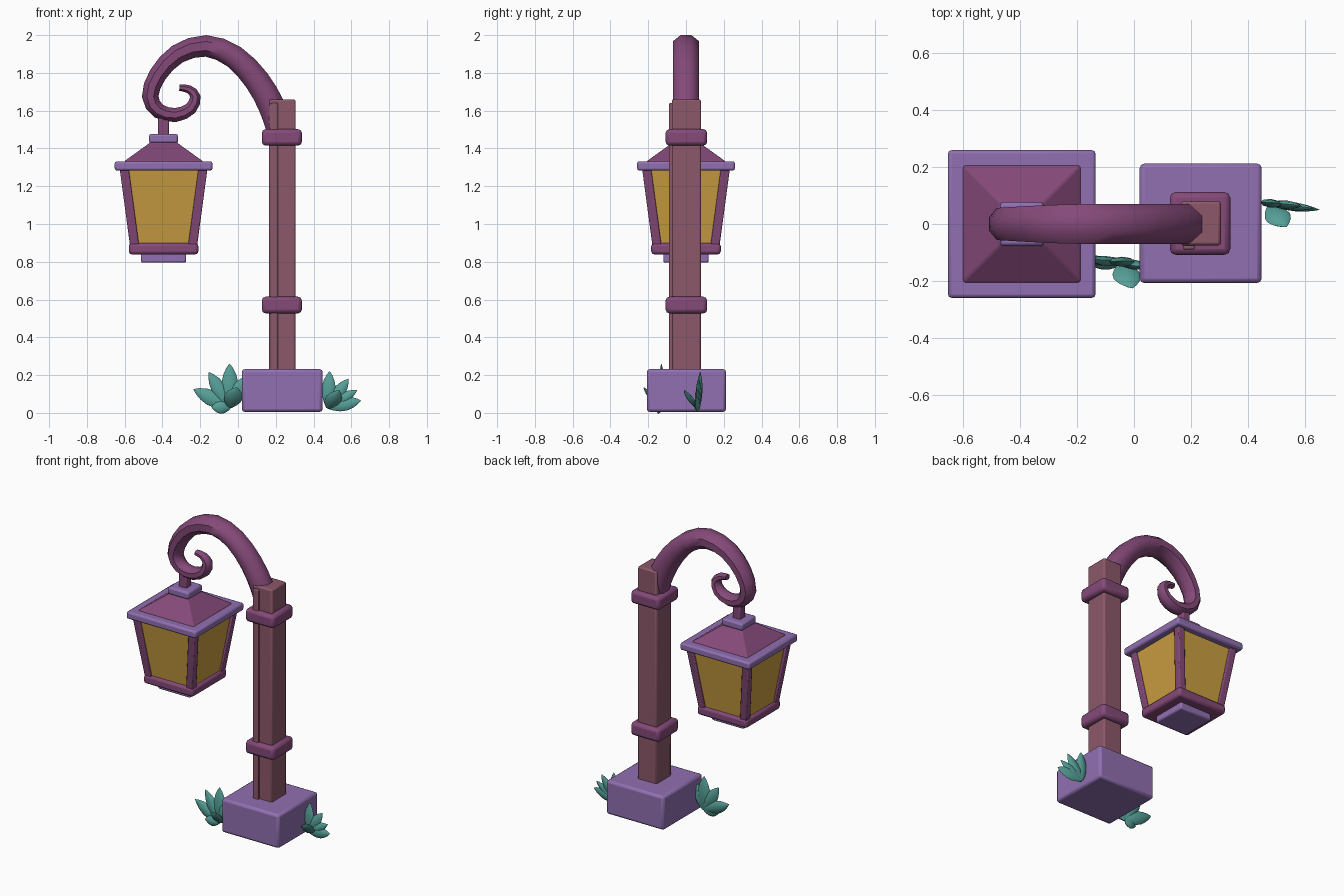
import bpy, bmesh, math
from mathutils import Vector

if "Cube" in bpy.data.objects:
    bpy.data.objects.remove(bpy.data.objects["Cube"])


def material(name, rgb):
    m = bpy.data.materials.new(name)
    m.diffuse_color = (*rgb, 1)
    m.use_nodes = True
    m.node_tree.nodes["Principled BSDF"].inputs["Base Color"].default_value = m.diffuse_color
    return m


LAVENDER = material("lavender stone", (0.283, 0.160, 0.440))
PLUM = material("plum metal", (0.232, 0.067, 0.190))
WOOD = material("dusty rose wood", (0.265, 0.098, 0.144))
AMBER = material("amber glass", (0.60, 0.345, 0.055))
TEAL = material("teal leaf", (0.092, 0.345, 0.310))


def loft(name, rings, mat, bevel=0.0, segments=2, smooth=30):
    """Closed skin over a list of rings that all have the same point count."""
    bm = bmesh.new()
    loops = [[bm.verts.new(p) for p in ring] for ring in rings]
    n = len(loops[0])
    for a, b in zip(loops, loops[1:]):
        for i in range(n):
            j = (i + 1) % n
            bm.faces.new((a[i], a[j], b[j], b[i]))
    bm.faces.new(loops[0][::-1])
    bm.faces.new(loops[-1])
    bmesh.ops.recalc_face_normals(bm, faces=bm.faces)
    me = bpy.data.meshes.new(name)
    bm.to_mesh(me)
    bm.free()
    me.materials.append(mat)
    ob = bpy.data.objects.new(name, me)
    bpy.context.collection.objects.link(ob)
    if bevel:
        mod = ob.modifiers.new("bevel", 'BEVEL')
        mod.width, mod.segments = bevel, segments
        mod.limit_method = 'ANGLE'
    if smooth:
        bpy.ops.object.select_all(action='DESELECT')
        bpy.context.view_layer.objects.active = ob
        ob.select_set(True)
        bpy.ops.object.shade_smooth_by_angle(angle=math.radians(smooth))
    return ob


def rect(cx, cy, z, hx, hy):
    return [(cx + sx * hx, cy + sy * hy, z)
            for sx, sy in ((-1, -1), (1, -1), (1, 1), (-1, 1))]


def box(name, x, y, z, mat, bevel=0.01, segments=2):
    cx, cy = sum(x) / 2, sum(y) / 2
    hx, hy = (x[1] - x[0]) / 2, (y[1] - y[0]) / 2
    return loft(name, [rect(cx, cy, k, hx, hy) for k in z], mat, bevel, segments)


# Plinth, post and front trim strip
box("base_block", (0.02, 0.448), (-0.207, 0.212), (0.005, 0.232), LAVENDER, 0.016)
box("post", (0.164, 0.305), (-0.075, 0.08), (0.2, 1.66), WOOD, 0.01)
box("post_trim_strip", (0.172, 0.213), (-0.09, -0.06), (0.2, 1.64), WOOD, 0.006)

# Two collars round the post
for name, z in (("lower_collar", (0.527, 0.615)), ("upper_collar", (1.415, 1.502))):
    box(name, (0.126, 0.338), (-0.108, 0.112), z, PLUM, 0.02)

# Curled arm: centre line (x, z) with radius, shrinking towards the curl
PATH = [(0.215, 1.52, .07), (0.175, 1.63, .07), (0.10, 1.76, .067),
        (-0.02, 1.885, .062), (-0.17, 1.943, .057), (-0.32, 1.90, .052),
        (-0.425, 1.79, .047), (-0.465, 1.675, .044), (-0.42, 1.598, .040),
        (-0.33, 1.577, .037), (-0.25, 1.612, .033), (-0.226, 1.675, .028),
        (-0.26, 1.713, .022), (-0.31, 1.722, .017)]
pts = [Vector(p) for p in PATH]
ext = [2 * pts[0] - pts[1]] + pts + [2 * pts[-1] - pts[-2]]
line = []
for i in range(1, len(ext) - 2):
    a, b, c, d = ext[i - 1:i + 3]
    for t in (0, 0.5):
        line.append(0.5 * (2 * b + (c - a) * t + (2 * a - 5 * b + 4 * c - d) * t * t
                           + (3 * b - a - 3 * c + d) * t ** 3))
line.append(pts[-1])
rings = []
for i, p in enumerate(line):
    tan = line[min(i + 1, len(line) - 1)] - line[max(i - 1, 0)]
    nrm = Vector((-tan.y, tan.x)).normalized()
    r, w = p.z, min(0.07, 1.25 * p.z)
    ring = []
    for k in range(8):
        ang = math.radians(22.5 + 45 * k)
        u, v = (f(ang) / math.cos(math.radians(22.5)) for f in (math.cos, math.sin))
        ring.append((p.x + nrm.x * r * u, w * v, p.y + nrm.y * r * u))
    rings.append(ring)
loft("curled_arm", rings, PLUM, smooth=50)

# Lantern, hung from the lowest point of the curl
LX = -0.394


def lantern(name, levels, mat, bevel=0.008):
    loft(name, [rect(LX, 0, z, h, h) for h, z in levels], mat, bevel)


lantern("hanger", [(0.029, 1.46), (0.029, 1.57)], PLUM)
lantern("roof_cap", [(0.077, 1.428), (0.077, 1.477)], LAVENDER, 0.012)
lantern("roof", [(0.207, 1.32), (0.207, 1.333), (0.075, 1.428), (0.07, 1.44)], PLUM, 0.012)
lantern("roof_rim", [(0.259, 1.283), (0.259, 1.332)], LAVENDER, 0.012)
lantern("glass", [(0.164, 0.88), (0.215, 1.29)], AMBER, 0)
lantern("lower_frame", [(0.184, 0.839), (0.184, 0.899)], PLUM, 0.016)
lantern("bottom_plate", [(0.12, 0.795), (0.12, 0.845)], LAVENDER, 0.01)
for sx in (-1, 1):
    for sy in (-1, 1):
        loft("lantern_corner_bar",
             [rect(LX + sx * c, sy * c, z, 0.024, 0.024)
              for c, z in ((0.153, 0.88), (0.208, 1.29))], PLUM, 0.006)


# Leaf tufts either side of the plinth
def leaf(name, root, tip, width, thick, facing):
    root, tip = Vector(root), Vector(tip)
    d = tip - root
    side = d.cross(Vector(facing)).normalized()
    out = side.cross(d).normalized()
    rings = []
    for t, s in ((0, .25), (.15, .62), (.35, .93), (.55, 1), (.75, .76), (.9, .4), (1, .04)):
        rings.append([root + d * t
                      + side * (width / 2 * s * math.cos(k * math.pi / 4))
                      + out * (thick / 2 * s * math.sin(k * math.pi / 4))
                      for k in range(8)])
    loft(name, rings, TEAL, smooth=40)


FRONT = (0, -1, 0.1)
R1 = (-0.04, -0.135, 0.03)
for tip, w in (((-0.235, -0.12, 0.125), 0.085), ((-0.155, -0.125, 0.215), 0.08),
               ((-0.045, -0.13, 0.26), 0.09), ((0.035, -0.15, 0.19), 0.08),
               ((-0.14, -0.15, 0.03), 0.07)):
    leaf("left_leaf", R1, tip, w, 0.035, FRONT)
leaf("left_front_leaf", (-0.045, -0.14, 0.03), (-0.005, -0.225, 0.135), 0.1, 0.03, (0, -1, -0.6))

R2 = (0.475, 0.07, 0.03)
for tip, w in (((0.485, 0.075, 0.22), 0.075), ((0.585, 0.065, 0.18), 0.07),
               ((0.65, 0.05, 0.065), 0.075), ((0.63, 0.055, 0.12), 0.06)):
    leaf("right_leaf", R2, tip, w, 0.03, (-0.1, -1, 0.1))
leaf("right_front_leaf", (0.475, 0.06, 0.025), (0.535, -0.01, 0.12), 0.09, 0.03, (0.2, -1, -0.6))
